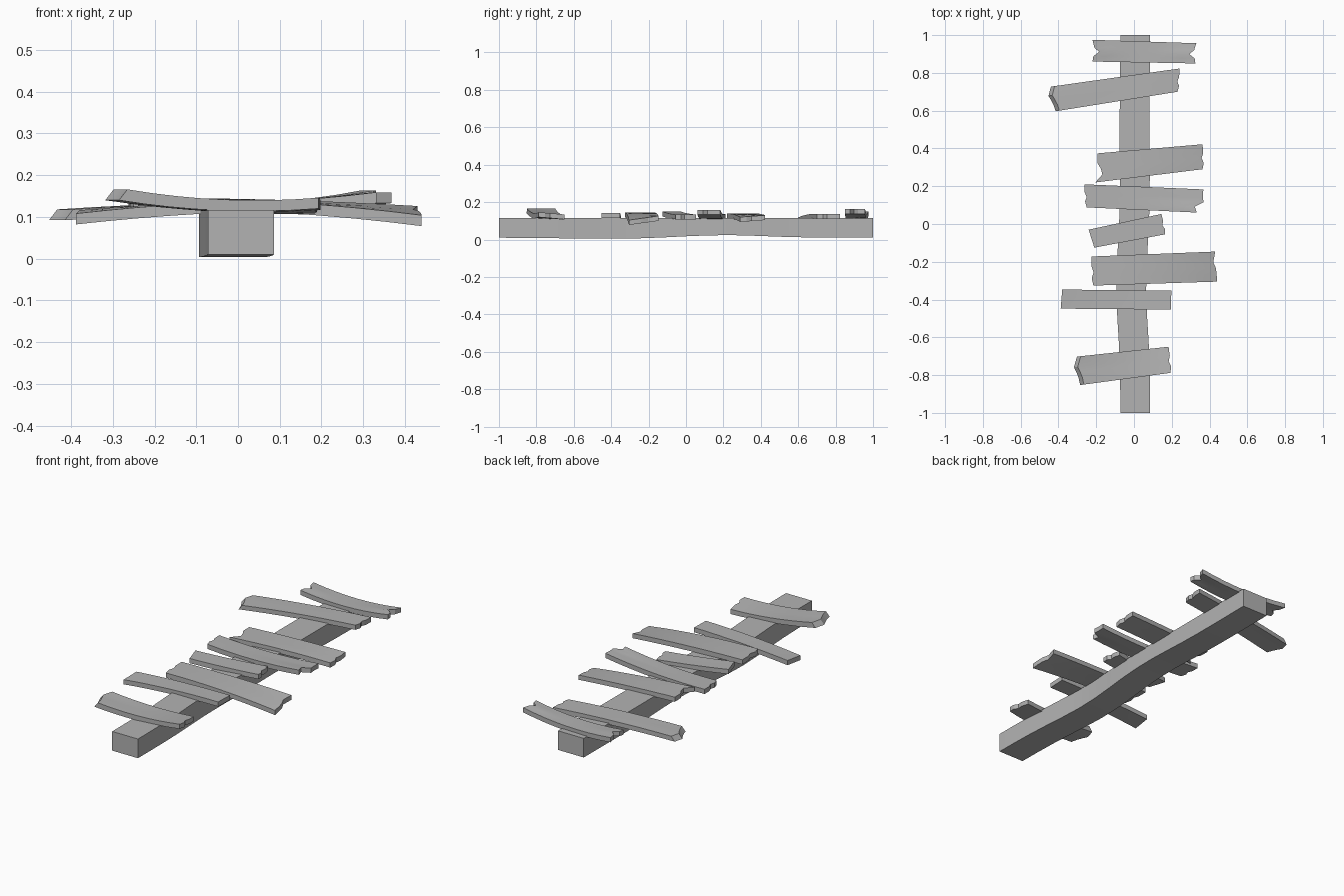
import bpy, bmesh, math
from mathutils import Vector

cube = bpy.data.objects.get("Cube")
if cube:
    bpy.data.objects.remove(cube)

wood = bpy.data.materials.new("weathered_grey")
grey = (0.45, 0.45, 0.45, 1)
wood.diffuse_color = grey
wood.use_nodes = True
wood.node_tree.nodes["Principled BSDF"].inputs["Base Color"].default_value = grey


def loft(name, rings):
    """Skin a row of closed cross-sections and cap both ends."""
    bm = bmesh.new()
    rows = [[bm.verts.new(p) for p in ring] for ring in rings]
    n = len(rows[0])
    for a, b in zip(rows, rows[1:]):
        for i in range(n):
            j = (i + 1) % n
            bm.faces.new((a[i], a[j], b[j], b[i]))
    half = n // 2
    for row in (rows[0], rows[-1]):
        for i in range(half - 1):
            bm.faces.new((row[i], row[i + 1], row[n - 2 - i], row[n - 1 - i]))
    bmesh.ops.recalc_face_normals(bm, faces=bm.faces)
    mesh = bpy.data.meshes.new(name)
    bm.to_mesh(mesh)
    bm.free()
    mesh.materials.append(wood)
    obj = bpy.data.objects.new(name, mesh)
    bpy.context.collection.objects.link(obj)
    bpy.ops.object.select_all(action="DESELECT")
    obj.select_set(True)
    bpy.context.view_layer.objects.active = obj
    bpy.ops.object.shade_smooth_by_angle(angle=math.radians(30))


# Long beam, bowed slightly sideways and worn underneath
def bump(y, centre, width):
    return math.exp(-((y - centre) / width) ** 2)


sections = []
for k in range(17):
    y = -1 + k / 8
    shift = -0.022 * bump(y, -0.33, 0.3) - 0.004 * bump(y, 0.5, 0.3)
    low = 0.01 - 0.006 * bump(y, -0.4, 0.35) + 0.014 * bump(y, 0.2, 0.3)
    x0, x1 = -0.072 + shift, 0.086 + shift
    sections.append([(x0, y, low), (x1, y, low), (x1, y, 0.116), (x0, y, 0.116)])
loft("beam", sections)

# Broken end shapes: inward cut at each station from front edge to back edge
STATIONS = (0, 0.25, 0.45, 0.65, 1)
ENDS = {
    "straight": (0, 0, 0, 0, 0),
    "notch": (0, 0.005, 0.035, 0.01, 0),
    "front_notch": (0, 0.035, 0.025, 0.005, 0),
    "hook": (0.015, 0.03, -0.012, -0.005, 0),
    "nick": (0, 0, 0.002, 0.014, 0),
    "pointed": (0, -0.004, -0.012, -0.022, 0),
    "ragged": (0, -0.006, 0.005, -0.003, 0),
}
THICK = 0.026


def plank(name, left, right, heights, roll, ends, slant=0.0):
    """left/right: front x, y, back x, y. heights: top at left, middle, right.
    roll: rise from front edge to back edge at each end."""
    lf, lb = Vector(left[:2]), Vector(left[2:])
    rf, rb = Vector(right[:2]), Vector(right[2:])
    along = (rf + rb - lf - lb).normalized()
    zl, zm, zr = heights
    rings = []
    steps = 8
    for k in range(steps + 1):
        u = k / steps
        z = zl * (1 - u) * (1 - 2 * u) + zm * 4 * u * (1 - u) + zr * u * (2 * u - 1)
        tilt = roll[0] * (1 - u) ** 2 + roll[1] * u ** 2
        top, bottom = [], []
        for i, v in enumerate(STATIONS):
            a = lf.lerp(lb, v) + along * ENDS[ends[0]][i]
            b = rf.lerp(rb, v) - along * ENDS[ends[1]][i]
            p = a.lerp(b, u)
            h = z + tilt * (v - 0.5)
            q = p - along * slant * (1 - u)
            top.append((p.x, p.y, h))
            bottom.append((q.x, q.y, h - THICK))
        rings.append(top + bottom[::-1])
    loft(name, rings)


# Planks, from the back of the beam to the front
plank("plank_back", (-0.22, 0.86, -0.22, 0.975), (0.325, 0.85, 0.33, 0.957),
      (0.15, 0.136, 0.163), (0, 0), ("notch", "notch"))
plank("plank_second", (-0.395, 0.6, -0.42, 0.73), (0.23, 0.7, 0.24, 0.823),
      (0.118, 0.134, 0.137), (0, 0), ("pointed", "ragged"), 0.02)
plank("plank_third", (-0.205, 0.22, -0.193, 0.374), (0.363, 0.29, 0.363, 0.422),
      (0.138, 0.136, 0.125), (0, 0.01), ("front_notch", "ragged"))
plank("plank_fourth", (-0.25, 0.088, -0.262, 0.21), (0.347, 0.06, 0.367, 0.183),
      (0.137, 0.135, 0.159), (0, 0), ("ragged", "hook"))
plank("plank_fifth", (-0.21, -0.125, -0.24, -0.03), (0.163, -0.055, 0.145, 0.053),
      (0.15, 0.139, 0.134), (0, 0), ("straight", "ragged"))
plank("plank_sixth", (-0.215, -0.326, -0.225, -0.172), (0.44, -0.305, 0.43, -0.146),
      (0.145, 0.138, 0.115), (0, 0.022), ("ragged", "nick"))
plank("plank_seventh", (-0.388, -0.448, -0.38, -0.347), (0.195, -0.453, 0.198, -0.353),
      (0.112, 0.134, 0.142), (0.008, 0), ("straight", "straight"))
plank("plank_front", (-0.265, -0.85, -0.282, -0.7), (0.193, -0.788, 0.183, -0.65),
      (0.166, 0.14, 0.14), (0, -0.012), ("pointed", "ragged"), 0.02)
